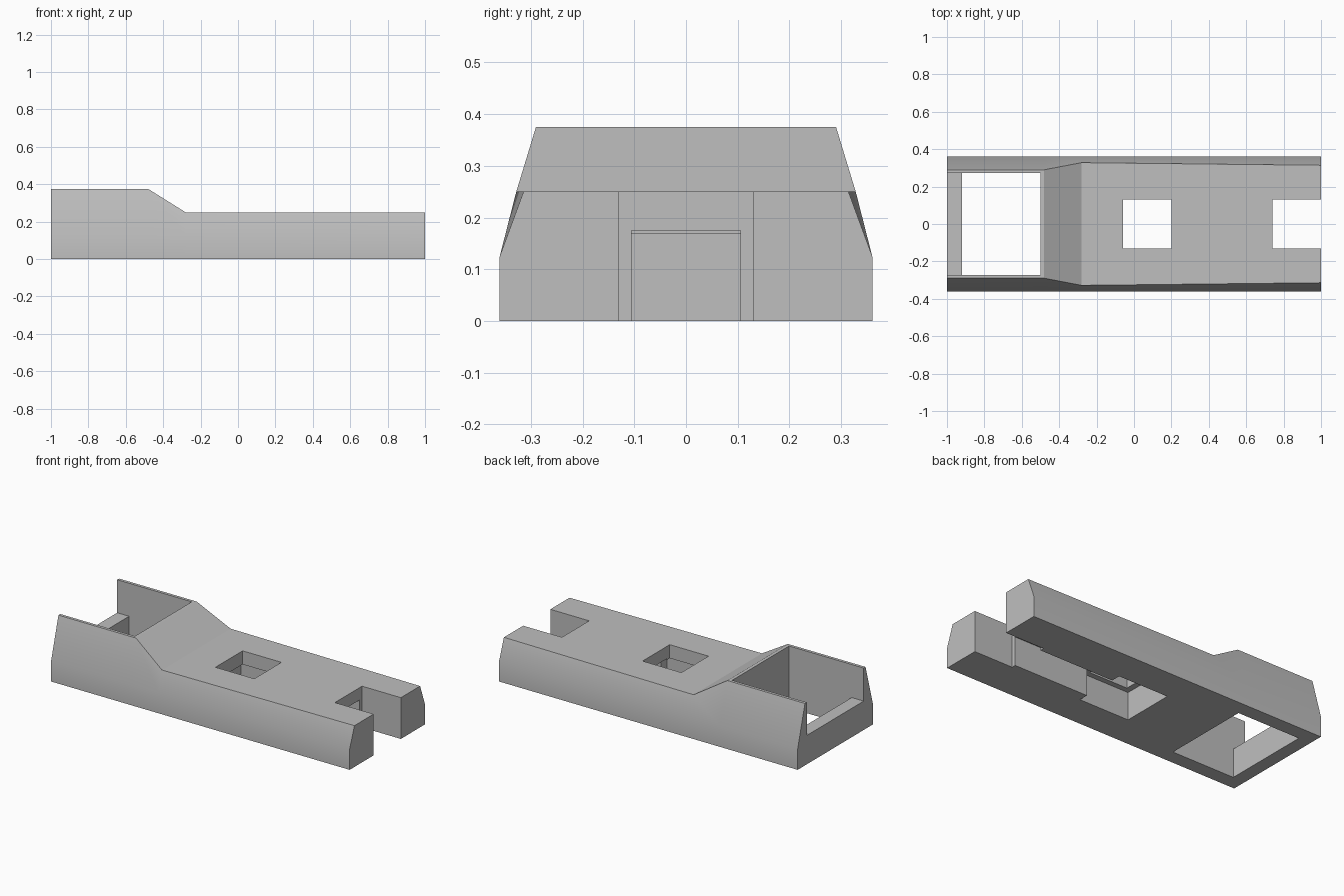
import bpy
import bmesh
import math

default = bpy.data.objects.get("Cube")
if default:
    bpy.data.objects.remove(default, do_unlink=True)

grey = bpy.data.materials.new("plain_grey")
grey.use_nodes = True
grey.diffuse_color = (0.52, 0.52, 0.52, 1)
grey.node_tree.nodes["Principled BSDF"].inputs["Base Color"].default_value = grey.diffuse_color


def make_object(name, bm):
    bmesh.ops.recalc_face_normals(bm, faces=bm.faces[:])
    mesh = bpy.data.meshes.new(name)
    bm.to_mesh(mesh)
    bm.free()
    mesh.materials.append(grey)
    obj = bpy.data.objects.new(name, mesh)
    bpy.context.collection.objects.link(obj)
    return obj


def loft(name, rings):
    """Skin matching closed rings of points and cap both ends."""
    bm = bmesh.new()
    loops = [[bm.verts.new(p) for p in ring] for ring in rings]
    n = len(loops[0])
    for a, b in zip(loops, loops[1:]):
        for i in range(n):
            j = (i + 1) % n
            bm.faces.new((a[i], a[j], b[j], b[i]))
    bm.faces.new(loops[0])
    bm.faces.new(loops[-1])
    return make_object(name, bm)


def prism(name, profile, half_width):
    """Extrude an x-z outline symmetrically across y."""
    return loft(name, [[(x, y, z) for x, z in profile] for y in (-half_width, half_width)])


def block(name, x0, x1, half_width, top):
    low = -0.1
    return prism(name, [(x0, low), (x1, low), (x1, top), (x0, top)], half_width)


# Body: stations of (x, top height, half width of the top)
stations = [(-1, 0.375, 0.29), (-0.48, 0.375, 0.29), (-0.28, 0.25, 0.328), (1, 0.25, 0.314)]
side, shoulder = 0.36, 0.125
body = loft("hull_body", [
    [(x, -side, 0), (x, side, 0), (x, side, shoulder),
     (x, w, top), (x, -w, top), (x, -side, shoulder)]
    for x, top, w in stations])

# Openings: open bay with a low end sill, centre hole with a wider pocket
# beneath, end notch, and the underside channel joining them
sill_x, sill_top, bay_front = -0.92, 0.175, -0.5
cutters = [
    prism("bay_cutter", [(sill_x, -0.1), (bay_front, -0.1), (bay_front, 0.5),
                         (-1.1, 0.5), (-1.1, sill_top), (sill_x, sill_top)], 0.272),
    block("hole_cutter", -0.06, 0.2, 0.13, 0.5),
    block("pocket_cutter", -0.095, 0.24, 0.163, 0.168),
    block("notch_cutter", 0.74, 1.1, 0.13, 0.5),
    block("channel_cutter", 0.1, 0.9, 0.105, 0.175),
]

bpy.ops.object.select_all(action="DESELECT")
body.select_set(True)
bpy.context.view_layer.objects.active = body
for cutter in cutters:
    cutter.hide_render = True
    mod = body.modifiers.new(cutter.name, "BOOLEAN")
    mod.operation = "DIFFERENCE"
    mod.solver = "EXACT"
    mod.object = cutter
    bpy.ops.object.modifier_apply(modifier=mod.name)
for cutter in cutters:
    bpy.data.objects.remove(cutter, do_unlink=True)

# Soft shoulder along the sides, every other edge sharp
bpy.ops.object.shade_smooth_by_angle(angle=math.radians(28))
